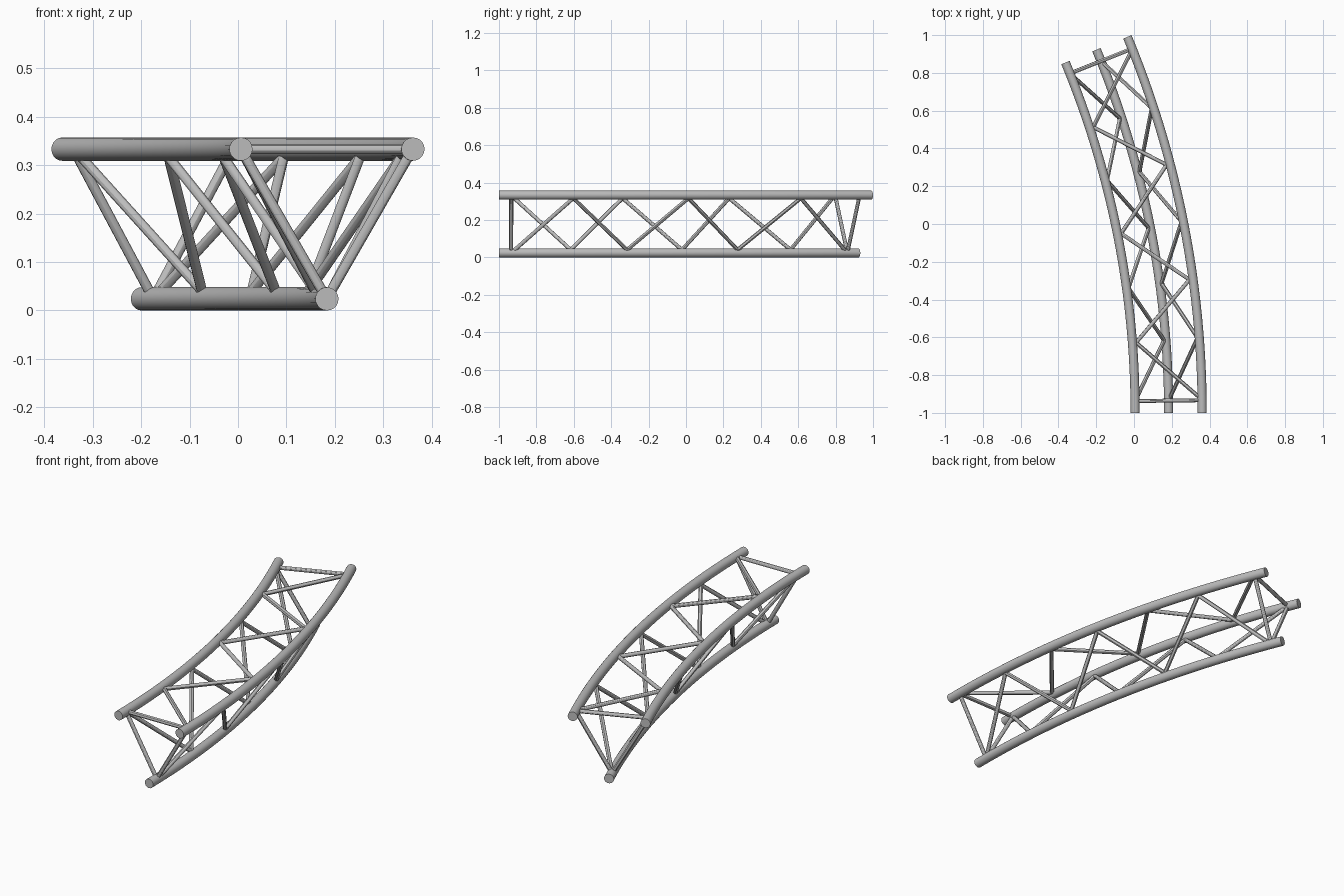
import bpy
from math import sin, cos, pi, radians
from mathutils import Vector

cube = bpy.data.objects.get("Cube")
if cube:
    bpy.data.objects.remove(cube, do_unlink=True)

metal = bpy.data.materials.new("brushed_grey_metal")
metal.use_nodes = True
grey = (0.5, 0.5, 0.5, 1)
metal.diffuse_color = grey
metal.node_tree.nodes["Principled BSDF"].inputs["Base Color"].default_value = grey

SWEEP = 22.5                 # degrees of arc
CENTRE_X = -4.841            # arc centre, level with the front end
TUBE, ROD = 0.024, 0.0105
INNER, OUTER, LOWER = (4.847, 0.333), (5.202, 0.333), (5.0245, 0.024)


def on_arc(radius, z, deg):
    a = radians(deg)
    return Vector((CENTRE_X + radius * cos(a), -1 + radius * sin(a), z))


def tube(name, rings, radius, sides):
    """Capped tube through (centre, side axis, up axis) rings."""
    verts, faces = [], []
    for centre, u, v in rings:
        for i in range(sides):
            a = 2 * pi * i / sides
            verts.append(centre + radius * (u * cos(a) + v * sin(a)))
    for r in range(len(rings) - 1):
        for i in range(sides):
            j = (i + 1) % sides
            lo, hi = r * sides, (r + 1) * sides
            faces.append((lo + i, hi + i, hi + j, lo + j))
    faces.append(tuple(range(sides)))
    faces.append(tuple(reversed(range(len(verts) - sides, len(verts)))))
    mesh = bpy.data.meshes.new(name)
    mesh.from_pydata(verts, [], faces)
    mesh.materials.append(metal)
    obj = bpy.data.objects.new(name, mesh)
    bpy.context.collection.objects.link(obj)
    bpy.ops.object.select_all(action="DESELECT")
    obj.select_set(True)
    bpy.context.view_layer.objects.active = obj
    bpy.ops.object.shade_smooth_by_angle(angle=radians(30))
    return obj


def chord(name, line, steps=24):
    rings = []
    for k in range(steps + 1):
        deg = SWEEP * k / steps
        a = radians(deg)
        rings.append((on_arc(*line, deg), Vector((cos(a), sin(a), 0)), Vector((0, 0, 1))))
    tube(name, rings, TUBE, 20)


def rod(name, line_a, deg_a, line_b, deg_b):
    """Thin brace whose ends sit just inside the facing chord surfaces."""
    gap = Vector((line_b[0] - line_a[0], line_b[1] - line_a[1])).normalized() * TUBE * 0.8
    p = on_arc(line_a[0] + gap.x, line_a[1] + gap.y, deg_a)
    q = on_arc(line_b[0] - gap.x, line_b[1] - gap.y, deg_b)
    d = (q - p).normalized()
    u = d.cross(Vector((0, 1, 0.3))).normalized()
    v = u.cross(d)
    tube(name, [(p, u, v), (q, u, v)], ROD, 12)


# Main curved tubes
chord("inner_top_chord", INNER)
chord("outer_top_chord", OUTER)
chord("bottom_chord", LOWER)

# Zigzag bracing on the three sides
nodes = [SWEEP / 2 + (k - 3) * 3.43 for k in range(7)]
sides = {"top": (OUTER, INNER), "outer": (LOWER, OUTER), "inner": (INNER, LOWER)}
for side, pair in sides.items():
    for k in range(6):
        rod(f"{side}_diagonal_{k + 1}", pair[k % 2], nodes[k], pair[(k + 1) % 2], nodes[k + 1])

# Triangular frames near both ends
for end, deg in (("front", 0.74), ("back", SWEEP - 0.74)):
    for side, (a, b) in sides.items():
        rod(f"{end}_{side}_end_brace", a, deg, b, deg)
